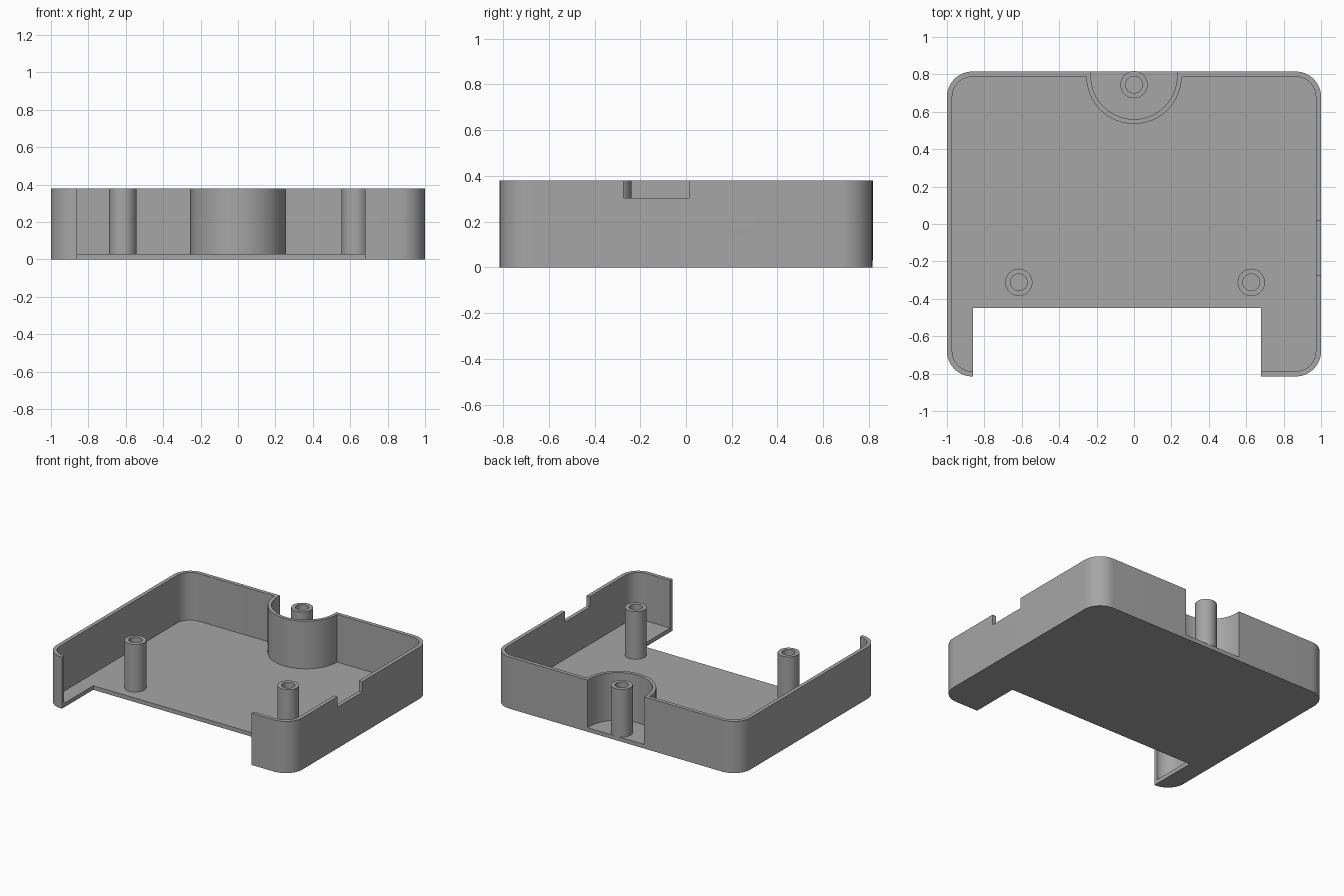
import bpy, bmesh
from math import cos, sin, pi, radians

if "Cube" in bpy.data.objects:
    bpy.data.objects.remove(bpy.data.objects["Cube"])

HEIGHT, FLOOR, WALL = 0.38, 0.03, 0.028
HALF_X, HALF_Y, CORNER = 1.0, 0.815, 0.135
BAY_Y, BAY_R = 0.79, 0.23          # round recess in the back wall

plastic = bpy.data.materials.new("grey plastic")
plastic.use_nodes = True
GREY = (0.38, 0.38, 0.38, 1)
plastic.diffuse_color = GREY
plastic.node_tree.nodes["Principled BSDF"].inputs["Base Color"].default_value = GREY


def arc(cx, cy, r, start, end, steps=12):
    angles = [radians(start + (end - start) * i / steps) for i in range(steps + 1)]
    return [(cx + r * cos(a), cy + r * sin(a)) for a in angles]


def rounded_rect(inset, bump=()):
    """Counter-clockwise outline; bump is inserted in the back edge."""
    r = CORNER - inset
    cx, cy = HALF_X - CORNER, HALF_Y - CORNER
    return (arc(cx, -cy, r, -90, 0) + arc(cx, cy, r, 0, 90) + list(bump)
            + arc(-cx, cy, r, 90, 180) + arc(-cx, -cy, r, 180, 270))


def add_object(name, bm):
    bmesh.ops.recalc_face_normals(bm, faces=bm.faces)
    mesh = bpy.data.meshes.new(name)
    bm.to_mesh(mesh)
    bm.free()
    mesh.materials.append(plastic)
    obj = bpy.data.objects.new(name, mesh)
    bpy.context.collection.objects.link(obj)
    return obj


def prism(name, outline, z0, z1):
    bm = bmesh.new()
    face = bm.faces.new([bm.verts.new((x, y, z0)) for x, y in outline])
    out = bmesh.ops.extrude_face_region(bm, geom=[face])
    verts = [g for g in out["geom"] if isinstance(g, bmesh.types.BMVert)]
    bmesh.ops.translate(bm, verts=verts, vec=(0, 0, z1 - z0))
    return add_object(name, bm)


def box(x0, x1, y0, y1):
    return [(x0, y0), (x1, y0), (x1, y1), (x0, y1)]


def smooth(obj):
    bpy.ops.object.select_all(action="DESELECT")
    obj.select_set(True)
    bpy.context.view_layer.objects.active = obj
    bpy.ops.object.shade_smooth_by_angle(angle=radians(30))


def cut(obj, cutter):
    cutter.hide_render = True
    mod = obj.modifiers.new(cutter.name, "BOOLEAN")
    mod.operation, mod.solver, mod.object = "DIFFERENCE", "EXACT", cutter
    bpy.context.view_layer.objects.active = obj
    bpy.ops.object.modifier_apply(modifier=mod.name)
    bpy.data.objects.remove(cutter)


# Tray: solid block hollowed out, leaving a curved wall around the back recess
tray = prism("tray", rounded_rect(0), 0, HEIGHT)
back = HALF_Y - WALL
bay_wall = [(x, min(y, back)) for x, y in arc(0, BAY_Y, BAY_R + WALL - 0.003, 0, -180, 32)]
cut(tray, prism("cavity_cutter", rounded_rect(WALL, bay_wall), FLOOR, 1))

# Back recess, open to the rear above the floor
bay = arc(0, BAY_Y, BAY_R, 0, -180, 32) + [(-BAY_R, 1), (BAY_R, 1)]
cut(tray, prism("recess_cutter", bay, FLOOR, 1))

# Wide front opening through wall and floor
cut(tray, prism("front_cutter", box(-0.862, 0.68, -1, -0.45), -1, 1))

# Shallow slot in the top of the left wall
cut(tray, prism("slot_cutter", box(0.9, 1.1, -0.273, 0.015), 0.303, 1))
smooth(tray)


# Hollow screw posts standing on the floor
def post(name, x, y, outer=0.073, inner=0.045, sides=32):
    bm = bmesh.new()
    profile = [(outer, FLOOR), (outer, HEIGHT), (inner, HEIGHT), (inner, FLOOR)]
    rings = [[bm.verts.new((x + r * cos(2 * pi * i / sides), y + r * sin(2 * pi * i / sides), z))
              for i in range(sides)] for r, z in profile]
    for low, high in zip(rings, rings[1:]):
        for i in range(sides):
            j = (i + 1) % sides
            bm.faces.new((low[i], low[j], high[j], high[i]))
    smooth(add_object(name, bm))


post("front_right_post", -0.616, -0.312)
post("front_left_post", 0.627, -0.312)
post("back_post", 0, 0.745)
